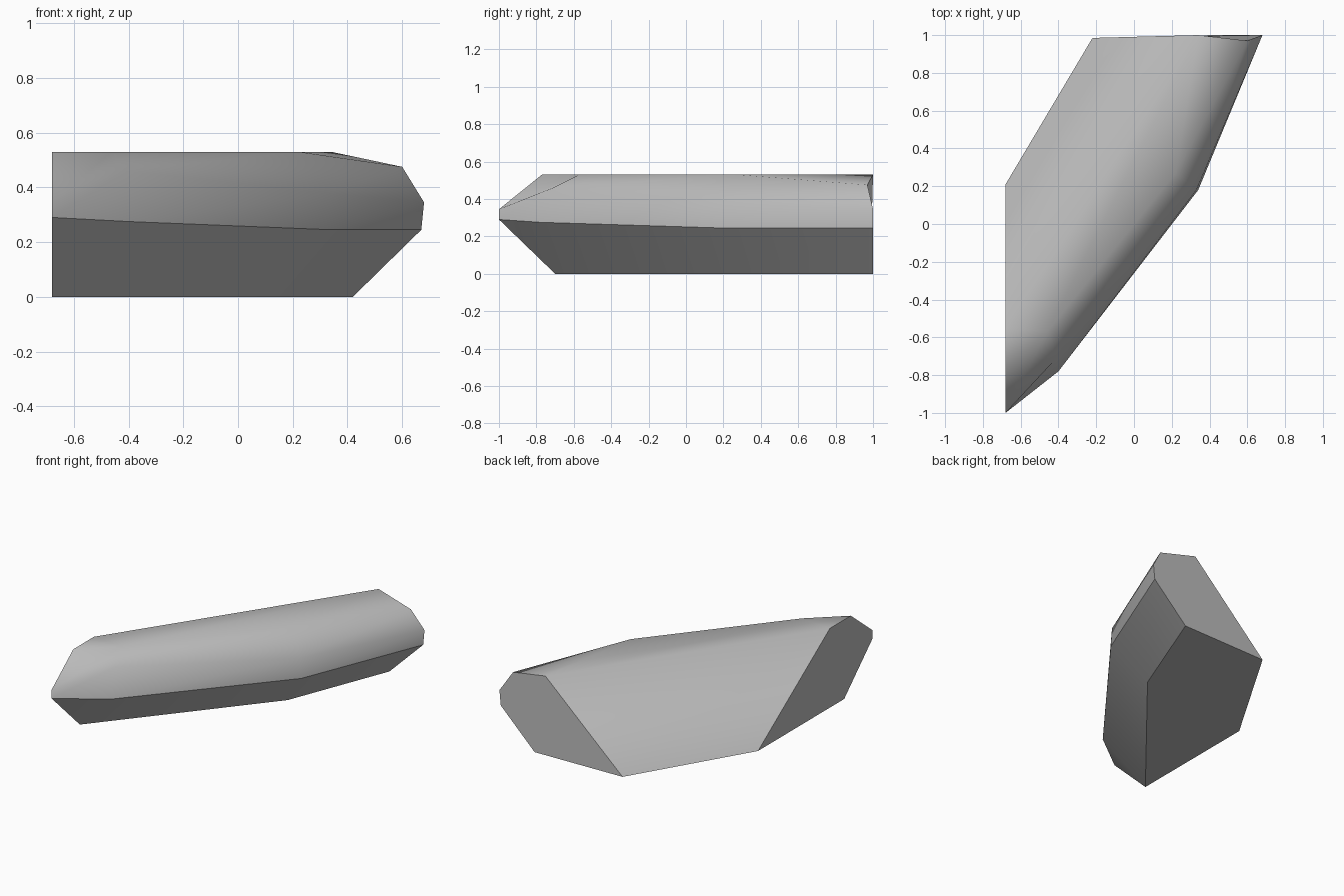
import bpy, bmesh

cube = bpy.data.objects.get("Cube")
if cube:
    bpy.data.objects.remove(cube, do_unlink=True)

stone = bpy.data.materials.new("stone_grey")
stone.use_nodes = True
color = (0.5, 0.5, 0.5, 1)
stone.diffuse_color = color
stone.node_tree.nodes["Principled BSDF"].inputs["Base Color"].default_value = color

# Long edges of the rock, from the front end to the back end; repeats pinch
heel_front, heel_back = (-.68, .21, 0), (-.22, .985, 0)
ridge_front, ridge_back = (-.68, -.55, .53), (.34, 1, .53)
keel_front = (-.68, -.70, 0)
rails = {
    "keel": [keel_front, keel_front, (.15, .31, 0), (.42, 1, 0)],
    "lower": [(-.68, -1, .29), (-.40, -.78, .275), (.34, .18, .245), (.67, 1, .245)],
    "upper": [(-.68, -1, .345), (-.41, -.71, .46), (.33, .18, .378), (.68, 1, .345)],
    "shoulder": [(-.68, -.77, .53), (-.46, -.57, .53), (.22, .27, .53), (.60, .97, .475)],
    "ridge": [ridge_front, ridge_front, ridge_back, ridge_back],
    "heel": [heel_front, heel_front, heel_back, heel_back],
}
hard_rails = ("keel", "lower", "heel")

bm = bmesh.new()
made = {}


def vert(p):
    if p not in made:
        made[p] = bm.verts.new(p)
    return made[p]


def face(points):
    unique = list(dict.fromkeys(points))
    if len(unique) > 2:
        return bm.faces.new([vert(p) for p in unique])


# Skin between neighbouring rails
loop = list(rails.values())
for a, b in zip(loop, loop[1:] + loop[:1]):
    for j in range(len(a) - 1):
        skin = face([a[j], a[j + 1], b[j + 1], b[j]])
        if skin:
            skin.smooth = True

# Flat broken ends with crisp rims
for end in (0, -1):
    cap = face([rail[end] for rail in loop])
    for edge in cap.edges:
        edge.smooth = False

# Crisp long edges
for name in hard_rails:
    rail = rails[name]
    for a, b in zip(rail, rail[1:]):
        edge = bm.edges.get((vert(a), vert(b))) if a != b else None
        if edge:
            edge.smooth = False

bmesh.ops.recalc_face_normals(bm, faces=bm.faces)
mesh = bpy.data.meshes.new("rock")
bm.to_mesh(mesh)
bm.free()
mesh.materials.append(stone)
rock = bpy.data.objects.new("rock", mesh)
bpy.context.collection.objects.link(rock)
